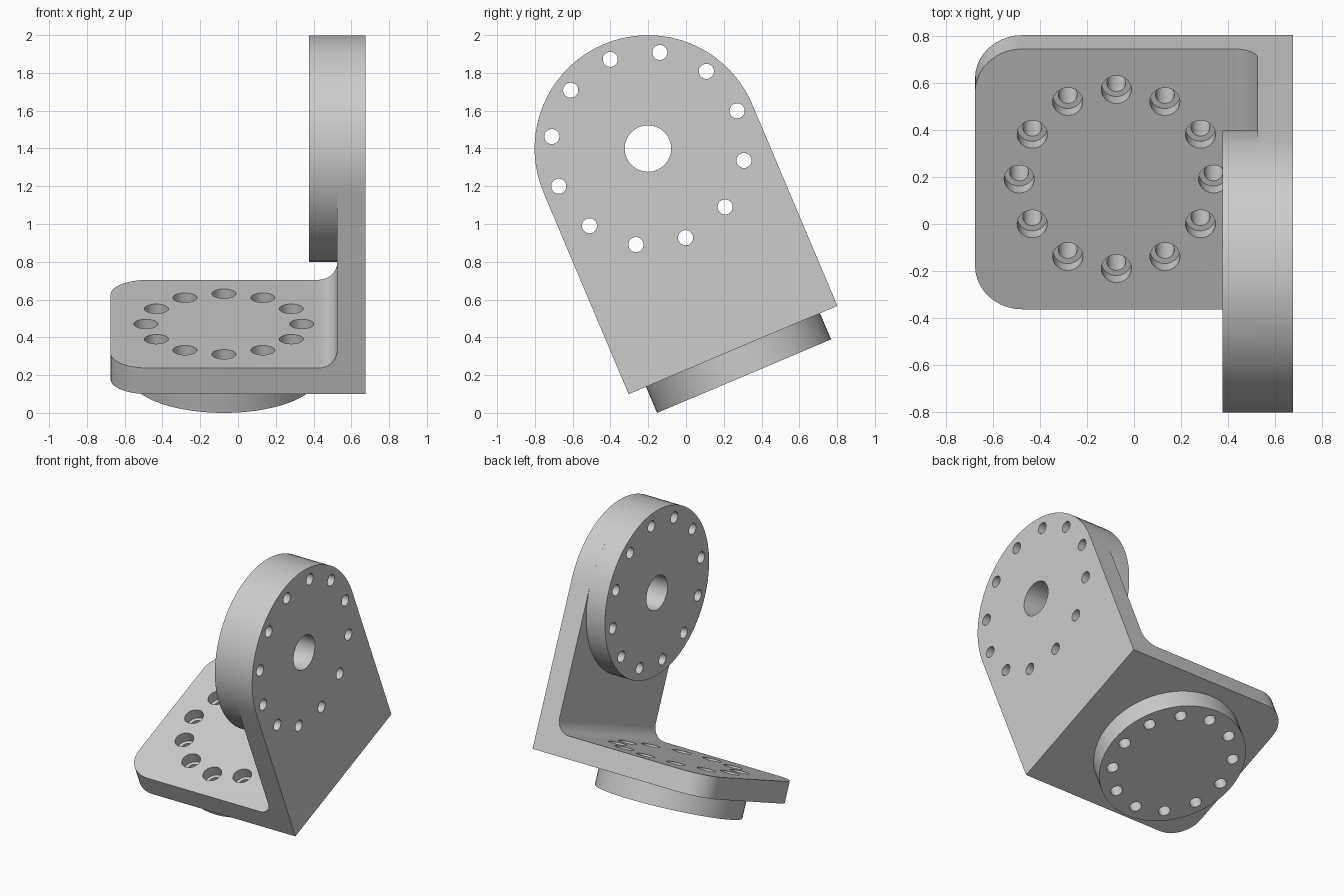
import bpy, bmesh
from math import sin, cos, pi, radians
from mathutils import Matrix, Vector

cube = bpy.data.objects.get("Cube")
if cube:
    bpy.data.objects.remove(cube, do_unlink=True)

T = 0.15                      # plate thickness
HALF = 0.6                    # half width, also the large disc radius
X_END, X_IN, X_OUT = -0.675, 0.525, 0.675
RISE = 1.158                  # height of the large disc centre above the base
BASE_X = (X_END + X_IN) / 2   # centre of the small disc
FILLET = 0.1

grey = bpy.data.materials.new("plain grey")
grey.use_nodes = True
colour = (0.6, 0.6, 0.6, 1)
grey.diffuse_color = colour
grey.node_tree.nodes["Principled BSDF"].inputs["Base Color"].default_value = colour

# the whole bracket is tilted about the x axis
TILT = Matrix.Translation((0, 0.249, 0.3327)) @ Matrix.Rotation(radians(22.9), 4, 'X')


def make_object(name, bm):
    bmesh.ops.recalc_face_normals(bm, faces=bm.faces)
    mesh = bpy.data.meshes.new(name)
    bm.to_mesh(mesh)
    bm.free()
    mesh.materials.append(grey)
    obj = bpy.data.objects.new(name, mesh)
    bpy.context.collection.objects.link(obj)
    return obj


def cylinders(name, axis, centres, radius, depth, segments):
    """One mesh of equal cylinders along the x or z axis."""
    bm = bmesh.new()
    turn = Matrix.Rotation(pi / 2, 4, 'Y') if axis == 'X' else Matrix()
    for c in centres:
        bmesh.ops.create_cone(bm, cap_ends=True, segments=segments, radius1=radius,
                              radius2=radius, depth=depth,
                              matrix=Matrix.Translation(c) @ turn)
    return make_object(name, bm)


def ring(axis, centre, radius):
    """Twelve evenly spaced points around a centre."""
    points = []
    for i in range(12):
        a, b = radius * cos(i * pi / 6), radius * sin(i * pi / 6)
        offset = (0, a, b) if axis == 'X' else (a, b, 0)
        points.append(Vector(centre) + Vector(offset))
    return points


def cut(obj, cutter):
    mod = obj.modifiers.new("holes", 'BOOLEAN')
    mod.operation = 'DIFFERENCE'
    mod.solver = 'EXACT'
    mod.object = cutter
    bpy.context.view_layer.update()
    bpy.ops.object.select_all(action='DESELECT')
    bpy.context.view_layer.objects.active = obj
    obj.select_set(True)
    bpy.ops.object.modifier_apply(modifier=mod.name)


# L-shaped bracket: side profile with inner fillet, extruded across the width
profile = [(X_END, 0), (X_OUT, 0), (X_OUT, RISE + HALF), (X_IN, RISE + HALF)]
for i in range(9):
    a = i / 8 * pi / 2
    profile.append((X_IN - FILLET + FILLET * cos(a), T + FILLET - FILLET * sin(a)))
profile.append((X_END, T))
bm = bmesh.new()
face = bm.faces.new([bm.verts.new((x, -HALF, z)) for x, z in profile])
ext = bmesh.ops.extrude_face_region(bm, geom=[face])
bmesh.ops.translate(bm, vec=(0, 2 * HALF, 0),
                    verts=[v for v in ext["geom"] if isinstance(v, bmesh.types.BMVert)])
bmesh.ops.recalc_face_normals(bm, faces=bm.faces)


def round_edges(test, radius, segments):
    edges = [e for e in bm.edges if test(*[v.co for v in e.verts])]
    bmesh.ops.bevel(bm, geom=edges, offset=radius, offset_type='OFFSET',
                    segments=segments, profile=0.5, affect='EDGES')


# rounded free corners of the base, and the arched top of the upright
round_edges(lambda p, q: max(p.x, q.x) < X_END + 0.01 and abs(p.y - q.y) < 0.01, 0.2, 10)
round_edges(lambda p, q: min(p.z, q.z) > RISE + HALF - 0.01 and abs(p.y - q.y) < 0.01,
            HALF - 0.0002, 18)
bracket = make_object("angle_bracket", bm)

# mounting discs
upper_centre = ((X_IN - T / 2), 0, RISE)
lower_centre = (BASE_X, 0, -T / 2)
upper_disc = cylinders("upper_disc", 'X', [upper_centre], HALF, T, 72)
lower_disc = cylinders("lower_disc", 'Z', [lower_centre], 0.5, T, 72)

# bolt holes, counterbores and centre bore
upper_holes = cylinders("upper_hole_cutter", 'X', ring('X', upper_centre, 0.5125), 0.04, 1, 24)
lower_holes = cylinders("lower_hole_cutter", 'Z', ring('Z', lower_centre, 0.4125), 0.04, 0.6, 24)
bores = cylinders("counterbore_cutter", 'Z', ring('Z', (BASE_X, 0, T), 0.4125), 0.064, T, 24)
centre_bore = cylinders("centre_bore_cutter", 'X', [upper_centre], 0.123, 1, 32)
cutters = [upper_holes, lower_holes, bores, centre_bore]
for c in cutters:
    c.hide_render = True
    cut(bracket, c)
for c in (upper_holes, centre_bore):
    cut(upper_disc, c)
cut(lower_disc, lower_holes)
for c in cutters:
    bpy.data.objects.remove(c, do_unlink=True)

# smooth shading and tilt
for obj in (bracket, upper_disc, lower_disc):
    bpy.ops.object.select_all(action='DESELECT')
    bpy.context.view_layer.objects.active = obj
    obj.select_set(True)
    bpy.ops.object.shade_smooth_by_angle(angle=radians(30))
    obj.matrix_world = TILT
